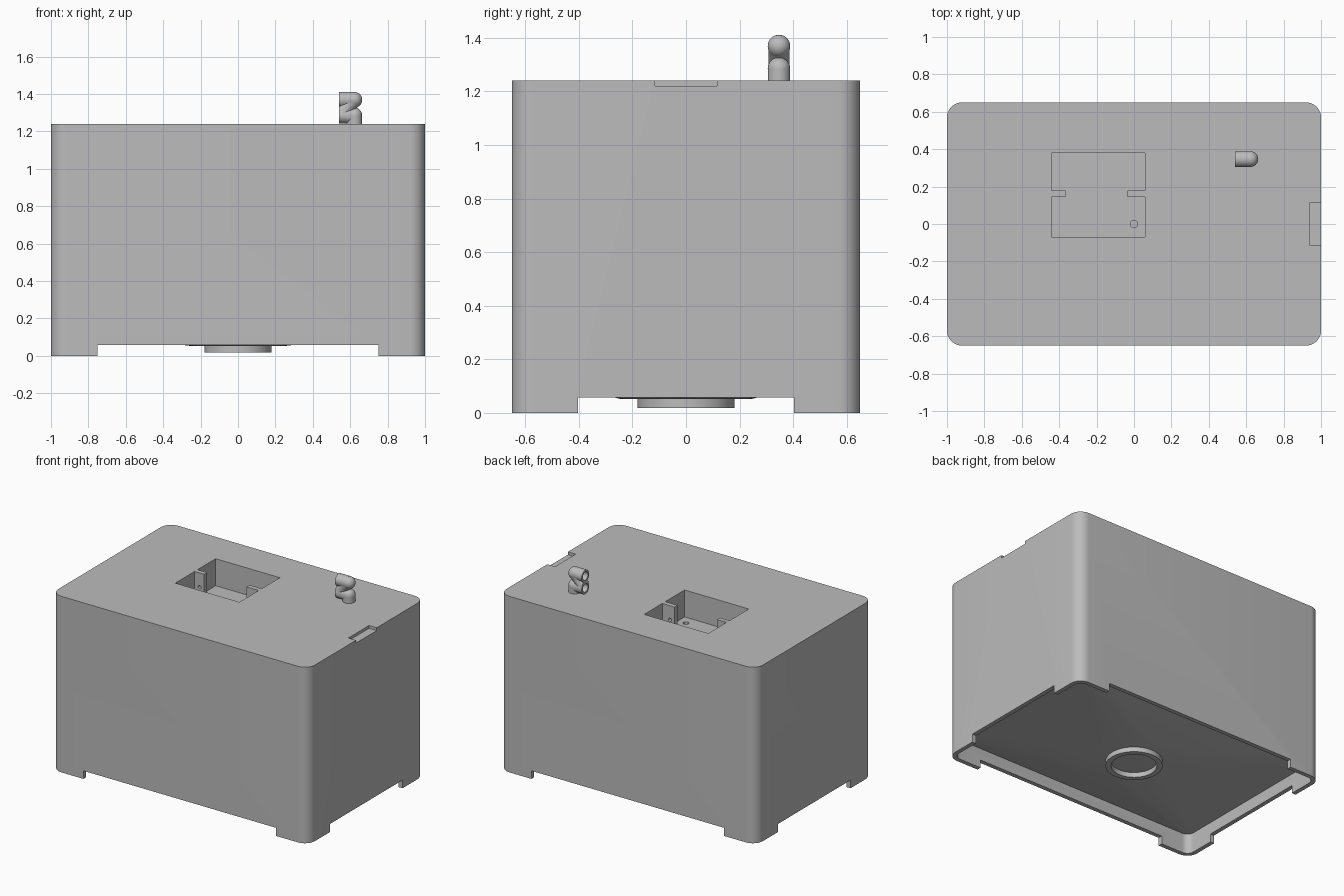
import bpy
import bmesh
import math
from mathutils import Vector

cube = bpy.data.objects.get("Cube")
if cube:
    bpy.data.objects.remove(cube, do_unlink=True)

grey = bpy.data.materials.new("plain grey")
grey.use_nodes = True
GREY = (0.5, 0.5, 0.5, 1)
grey.diffuse_color = GREY
grey.node_tree.nodes["Principled BSDF"].inputs["Base Color"].default_value = GREY

HX, HY, TOP, WALL, CORNER = 1.0, 0.65, 1.24, 0.03, 0.08
NOTCH_Z, POCKET_Z = 0.057, 1.05
ARC = 10


def finish(bm, name):
    bmesh.ops.recalc_face_normals(bm, faces=bm.faces[:])
    mesh = bpy.data.meshes.new(name)
    bm.to_mesh(mesh)
    bm.free()
    mesh.materials.append(grey)
    obj = bpy.data.objects.new(name, mesh)
    bpy.context.collection.objects.link(obj)
    return obj


def loft(name, loops):
    """Skin a stack of equal-length loops and cap both ends."""
    bm = bmesh.new()
    rings = [[bm.verts.new(p) for p in loop] for loop in loops]
    for a, b in zip(rings, rings[1:]):
        for i in range(len(a)):
            j = (i + 1) % len(a)
            bm.faces.new((a[i], a[j], b[j], b[i]))
    bm.faces.new(rings[0])
    bm.faces.new(rings[-1])
    return finish(bm, name)


def rounded_rect(hx, hy, r, z):
    pts = []
    for k, (sx, sy) in enumerate(((1, 1), (-1, 1), (-1, -1), (1, -1))):
        for i in range(ARC):
            a = math.pi / 2 * (k + i / (ARC - 1))
            pts.append((sx * (hx - r) + r * math.cos(a), sy * (hy - r) + r * math.sin(a), z))
    return pts


def circle(r, z, n=4 * ARC):
    angles = [math.tau * (i + 0.5) / n for i in range(n)]
    return [(r * math.cos(a), r * math.sin(a), z) for a in angles]


def prism(name, outline, z0, z1):
    return loft(name, [[(x, y, z) for x, y in outline] for z in (z0, z1)])


def box(name, x0, x1, y0, y1, z0, z1):
    return prism(name, [(x0, y0), (x1, y0), (x1, y1), (x0, y1)], z0, z1)


def rod(name, start, end, r, n=32):
    """Round bar between two points."""
    start, end = Vector(start), Vector(end)
    turn = (end - start).to_track_quat('Z', 'Y')
    flat = [turn @ Vector(p) for p in circle(r, 0, n)]
    return loft(name, [[p + c for p in flat] for c in (start, end)])


def ball(name, centre, r):
    bm = bmesh.new()
    bmesh.ops.create_uvsphere(bm, u_segments=32, v_segments=16, radius=r)
    bmesh.ops.translate(bm, verts=bm.verts[:], vec=centre)
    return finish(bm, name)


def combine(target, tool, operation='DIFFERENCE'):
    tool.hide_render = True
    mod = target.modifiers.new("combine", 'BOOLEAN')
    mod.object, mod.operation, mod.solver = tool, operation, 'EXACT'
    bpy.context.view_layer.objects.active = target
    bpy.ops.object.modifier_apply(modifier=mod.name)
    bpy.data.objects.remove(tool, do_unlink=True)


# Tank body with a hollow skirt and a funnel-shaped underside
inner = (HX - WALL, HY - WALL, CORNER - WALL)
body = loft("tank_body", [
    rounded_rect(HX, HY, CORNER, TOP),
    rounded_rect(HX, HY, CORNER, 0),
    rounded_rect(*inner, 0),
    rounded_rect(*inner, 0.14),
    circle(0.245, 0.052),
])

# Gaps in the skirt that leave four corner feet
for s in (-1, 1):
    ya, yb = sorted((s * (HY - 0.05), s * (HY + 0.05)))
    combine(body, box("gap", -0.75, 0.75, ya, yb, -0.05, NOTCH_Z))
    xa, xb = sorted((s * (HX - 0.05), s * (HX + 0.05)))
    combine(body, box("gap", xa, xb, -0.403, 0.403, -0.05, NOTCH_Z))

# Top pocket with two standing tabs, side notch and small holes
left, right, near, far = -0.44, 0.06, -0.07, 0.38
tab0, tab1 = 0.145, 0.178
combine(body, prism("pocket", [
    (left, near), (right, near), (right, tab0), (-0.035, tab0), (-0.035, tab1), (right, tab1),
    (right, far), (left, far), (left, tab1), (-0.365, tab1), (-0.365, tab0), (left, tab0),
], POCKET_Z, TOP + 0.05))
combine(body, box("side_notch", 0.94, 1.05, -0.115, 0.115, 1.22, TOP + 0.05))
for x in (-0.4, 0.0):
    combine(body, rod("tab_hole", (x, tab0 - 0.03, 1.14), (x, tab1 + 0.03, 1.14), 0.012))
combine(body, rod("floor_hole", (0, 0, POCKET_Z - 0.08), (0, 0, POCKET_Z + 0.02), 0.019))

# Drain collar under the funnel
collar = loft("drain_collar", [
    circle(0.145, 0.056), circle(0.145, 0.018), circle(0.181, 0.018), circle(0.181, 0.056)])

# Folded pipe with two open ends
px, py, pr = 0.622, 0.347, 0.042
low, high, mouth = (px, py, 1.285), (px, py, 1.369), 0.54
pipe = rod("folded_pipe", (px, py, TOP - 0.02), low, pr)
for part in (
    ball("lower_bend", low, pr),
    rod("lower_run", low, (mouth, py, low[2]), pr),
    rod("link", (0.55, py, low[2] + 0.01), high, pr - 0.002),
    ball("upper_bend", high, pr),
    rod("upper_run", high, (mouth, py, high[2]), pr),
):
    combine(pipe, part, 'UNION')
combine(pipe, box("trim", 0.4, mouth + 0.001, 0.2, 0.5, TOP - 0.1, 1.5))
for end in (low, high):
    combine(pipe, rod("bore", (0.5, py, end[2]), (0.6, py, end[2]), 0.029))

# Smooth the round surfaces, keep the edges crisp
for obj in (body, collar, pipe):
    bpy.ops.object.select_all(action='DESELECT')
    obj.select_set(True)
    bpy.context.view_layer.objects.active = obj
    bpy.ops.object.shade_smooth_by_angle(angle=math.radians(30))
